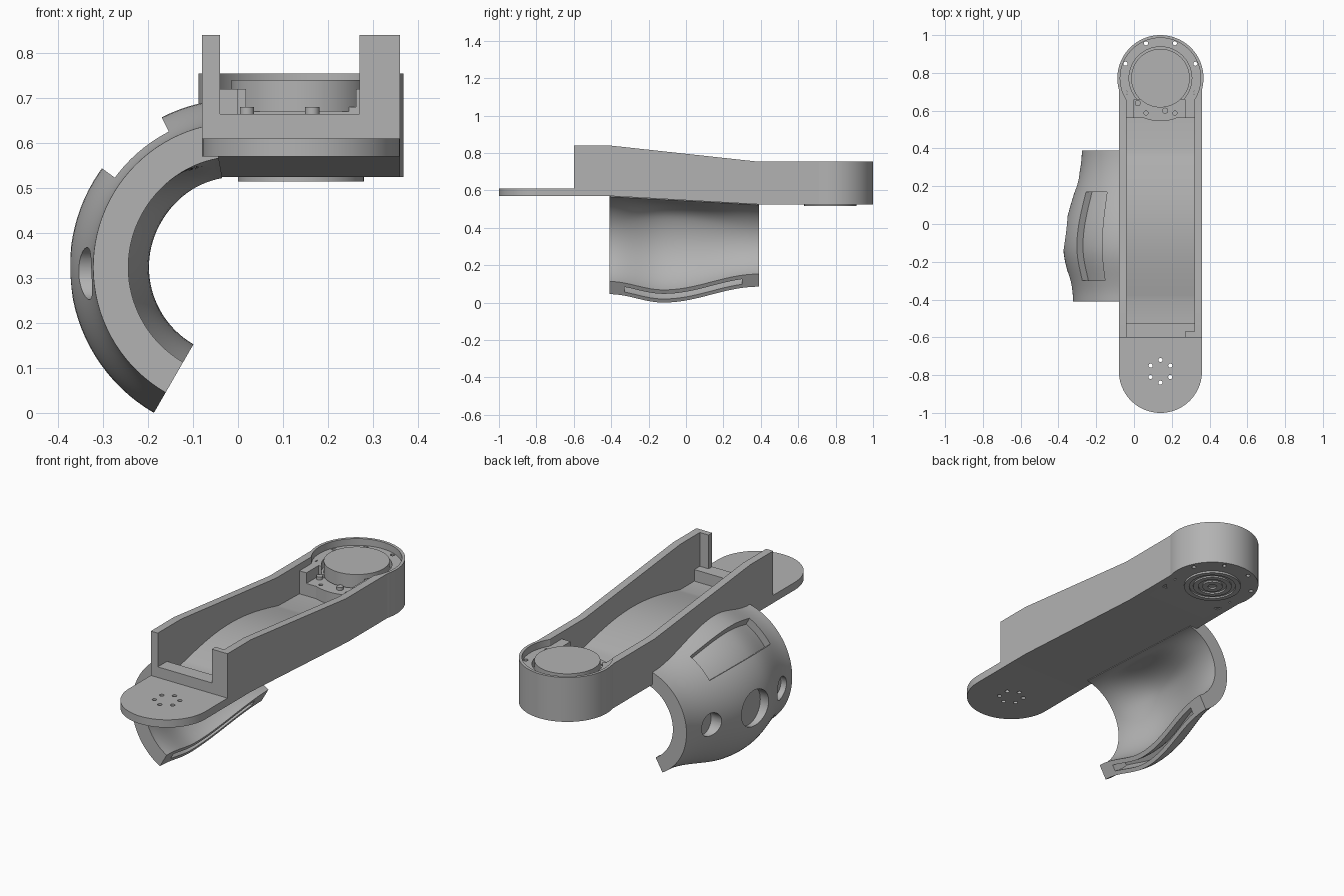
import bpy, bmesh, math
from math import pi, cos, sin, radians

cube = bpy.data.objects.get("Cube")
if cube:
    bpy.data.objects.remove(cube, do_unlink=True)

grey = bpy.data.materials.new("plain grey")
grey.use_nodes = True
grey.diffuse_color = (0.45, 0.45, 0.45, 1)
grey.node_tree.nodes["Principled BSDF"].inputs["Base Color"].default_value = grey.diffuse_color

CX = 0.14            # arm centre line
HUB, TIP = 0.772, -0.78   # centres of the rear hub and front tongue
AXIS = 0.324         # height of the shell's axis


def make(name, bm):
    bmesh.ops.recalc_face_normals(bm, faces=bm.faces)
    me = bpy.data.meshes.new(name)
    bm.to_mesh(me)
    bm.free()
    me.materials.append(grey)
    ob = bpy.data.objects.new(name, me)
    bpy.context.collection.objects.link(ob)
    return ob


def prism(name, pts, lo, hi, axis):
    """Extrude a profile: axis x takes (y, z) points, axis z takes (x, y)."""
    bm = bmesh.new()
    place = (lambda a, b, t: (t, a, b)) if axis == "x" else (lambda a, b, t: (a, b, t))
    face = bm.faces.new([bm.verts.new(place(a, b, lo)) for a, b in pts])
    ext = bmesh.ops.extrude_face_region(bm, geom=[face])
    verts = [g for g in ext["geom"] if isinstance(g, bmesh.types.BMVert)]
    bmesh.ops.translate(bm, verts=verts, vec=place(0, 0, hi - lo))
    return make(name, bm)


def box(name, x0, x1, y0, y1, z0, z1):
    return prism(name, [(x0, y0), (x1, y0), (x1, y1), (x0, y1)], z0, z1, "z")


def disc(name, x, y, r, z0, z1, n=64):
    pts = [(x + r * cos(2 * pi * i / n), y + r * sin(2 * pi * i / n)) for i in range(n)]
    return prism(name, pts, z0, z1, "z")


def cut(ob, cutters):
    for c in cutters:
        m = ob.modifiers.new("cut", "BOOLEAN")
        m.operation, m.solver, m.object = "DIFFERENCE", "EXACT", c
    deps = bpy.context.evaluated_depsgraph_get()
    me = bpy.data.meshes.new_from_object(ob.evaluated_get(deps))
    ob.modifiers.clear()
    ob.data = me


def discard(cutters):
    for c in cutters:
        bpy.data.objects.remove(c, do_unlink=True)


# Shell radii along its length
def outer(y):
    if y < -0.12:
        return 0.374 - 0.026 * (1 - cos(pi * (-0.12 - y) / 0.29))
    return 0.374 - 0.049 * (1 - cos(pi * (y + 0.12) / 0.51))


def underside(y):
    return 0.57 - (y + 0.41) * 0.056


def inner(y, deg):
    t = min(1, max(0, (155 - deg) / 50))
    t = t * t * (3 - 2 * t)
    return (outer(y) - 0.078) * (1 - t) + (underside(y) - AXIS) * t


def sweep(name, y0, y1, a0, a1, r_in, r_out, ny=28, na=40):
    """Closed curved slab between two radius functions."""
    bm = bmesh.new()
    ys = [y0 + (y1 - y0) * i / ny for i in range(ny + 1)]
    rings = []
    for k in range(na + 1):
        d = a0 + (a1 - a0) * k / na
        loop = [(y, r_out(y, d)) for y in ys] + [(y, r_in(y, d)) for y in reversed(ys)]
        a = radians(d)
        rings.append([bm.verts.new((r * cos(a), y, AXIS + r * sin(a))) for y, r in loop])
    n = len(rings[0])
    for p, q in zip(rings, rings[1:]):
        for i in range(n):
            j = (i + 1) % n
            bm.faces.new((p[i], p[j], q[j], q[i]))
    for ring in (rings[0], rings[-1]):
        for i in range(ny):
            bm.faces.new((ring[i], ring[i + 1], ring[n - 2 - i], ring[n - 1 - i]))
    return make(name, bm)


# Curved cuff shell with window recess, end slot and three round pockets
shell = sweep("cuff_shell", -0.41, 0.39, 100, 240, inner, lambda y, d: outer(y))
cutters = [
    sweep("window_cutter", -0.30, 0.17, 117, 144,
          lambda y, d: outer(y) - 0.04, lambda y, d: outer(y) + 0.05),
    sweep("slot_cutter", -0.33, 0.30, 222, 245,
          lambda y, d: outer(y) - 0.054, lambda y, d: outer(y) - 0.022)]
for y, r in ((0.22, 0.06), (-0.05, 0.095), (-0.30, 0.058)):
    pts = [(y + r * cos(2 * pi * i / 40), 0.31 + r * sin(2 * pi * i / 40)) for i in range(40)]
    cutters.append(prism("pocket_cutter", pts, -0.5, 0.045 - outer(y), "x"))
cut(shell, cutters)
discard(cutters)

# Arm: side walls sloping down towards the hub
wall = [(-0.60, 0.57), (-0.41, 0.57), (0.39, 0.525), (HUB, 0.525),
        (HUB, 0.755), (0.37, 0.755), (-0.41, 0.84), (-0.60, 0.84)]
right_wall = prism("right_wall", wall, -0.08, -0.04, "x")
left_wall = prism("left_wall", wall, 0.32, 0.36, "x")
box("wall_post", 0.27, 0.33, -0.60, -0.57, 0.60, 0.84)

# Channel floor with front lip and long domed middle
dome = [(-0.41 + 0.8 * i / 24, 0.605 + 0.06 * sin(pi * i / 24)) for i in range(25)]
floor = [(-0.60, 0.57), (-0.41, 0.57), (0.39, 0.525), (0.60, 0.525), (0.60, 0.60)]
floor += dome[::-1] + [(-0.525, 0.605), (-0.525, 0.665), (-0.60, 0.665)]
prism("channel_floor", floor, -0.04, 0.32, "x")

# Hub, and the step leading to it
step = box("hub_step", -0.04, 0.32, 0.56, HUB, 0.53, 0.722)
hub = disc("hub_housing", CX, HUB, 0.228, 0.525, 0.755, 96)
cutters = [disc("rim_cutter", CX, HUB, 0.213, 0.72, 0.9, 96),
           disc("groove_cutter", CX, HUB, 0.166, 0.68, 0.9),
           box("notch_cutter", 0.0, 0.27, 0.5, 0.66, 0.665, 0.9),
           box("opening_cutter", -0.04, 0.32, 0.5, 0.66, 0.72, 0.9)]
for i in range(8):
    a = pi / 8 + i * pi / 4
    cutters.append(disc("bolt_cutter", CX + 0.2 * cos(a), HUB + 0.2 * sin(a), 0.011, 0.4, 0.95, 12))
for part in (hub, step):
    cut(part, cutters)
for part in (right_wall, left_wall):
    cut(part, cutters[:1])
discard(cutters)

# Motor disc on top, stepped bearing rings below
disc("motor_disc", CX, HUB, 0.155, 0.67, 0.74)
bearing = disc("bearing_plate", CX, HUB, 0.14, 0.515, 0.53)
cutters = []
for r, w in ((0.115, 0.02), (0.07, 0.02)):
    ring = disc("ring_cutter", CX, HUB, r, 0.50, 0.523)
    core = disc("ring_core", CX, HUB, r - w, 0.49, 0.54)
    cut(ring, [core])
    cutters += [ring, core]
centre = disc("centre_cutter", CX, HUB, 0.022, 0.50, 0.523, 24)
cut(bearing, [cutters[0], cutters[2], centre])
discard(cutters + [centre])
for x, y in ((0.02, 0.64), (0.165, 0.60)):
    disc("step_screw", x, y, 0.016, 0.66, 0.68, 16)

# Rounded front tongue with six screw holes
pts = [(CX + 0.22 * cos(pi + pi * i / 40), TIP + 0.22 * sin(pi + pi * i / 40)) for i in range(41)]
tongue = prism("front_tongue", pts + [(0.36, -0.58), (-0.08, -0.58)], 0.57, 0.61, "z")
cutters = [disc("screw_cutter", CX + 0.06 * sin(i * pi / 3), TIP + 0.06 * cos(i * pi / 3),
                0.011, 0.5, 0.7, 16) for i in range(6)]
cut(tongue, cutters)
discard(cutters)

# Smooth shading with sharp edges kept
bpy.ops.object.select_all(action="DESELECT")
for ob in bpy.context.collection.objects:
    if ob.type == "MESH":
        ob.select_set(True)
        bpy.context.view_layer.objects.active = ob
bpy.ops.object.shade_smooth_by_angle(angle=radians(30))
